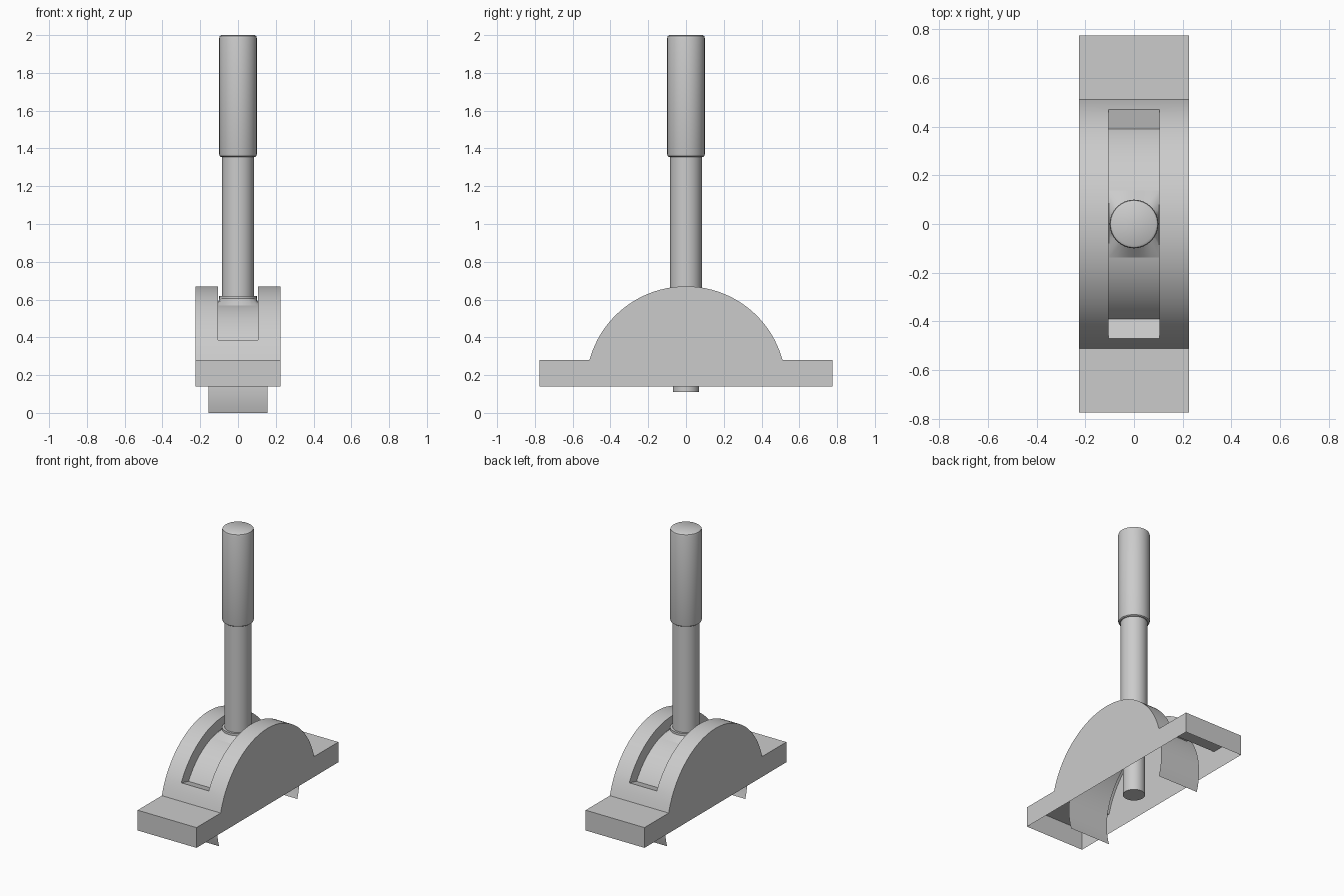
import bpy, bmesh
from math import sin, cos, pi, asin, acos, radians, sqrt

if "Cube" in bpy.data.objects:
    bpy.data.objects.remove(bpy.data.objects["Cube"])

CZ = 0.14                 # pivot height of the concentric arcs
R_OUT, R_COVER = 0.53, 0.45
HALF_W, SLOT = 0.225, 0.105


def finish(name, bm, angle, recalc=True):
    if recalc:
        bmesh.ops.recalc_face_normals(bm, faces=bm.faces)
    me = bpy.data.meshes.new(name)
    bm.to_mesh(me)
    bm.free()
    ob = bpy.data.objects.new(name, me)
    bpy.context.collection.objects.link(ob)
    bpy.ops.object.select_all(action='DESELECT')
    ob.select_set(True)
    bpy.context.view_layer.objects.active = ob
    bpy.ops.object.shade_smooth_by_angle(angle=radians(angle))
    return ob


def arc(r, a, n):
    """(y, z) points from -a to +a, measured from vertical."""
    return [(r * sin(-a + 2 * a * i / n), CZ + r * cos(-a + 2 * a * i / n)) for i in range(n + 1)]


def skin(bm, rows, closed=False):
    """Bridge consecutive rows of vertices with quads."""
    vs = [[bm.verts.new(p) for p in row] for row in rows]
    n = len(rows[0])
    for a, b in zip(vs, vs[1:]):
        for i in range(n if closed else n - 1):
            j = (i + 1) % n
            bm.faces.new((a[i], a[j], b[j], b[i]))
    return vs


def lathe(name, profile, n=32):
    bm = bmesh.new()
    rows = [[(r * cos(2 * pi * i / n), r * sin(2 * pi * i / n), z) for i in range(n)] for r, z in profile]
    vs = skin(bm, rows, closed=True)
    bm.faces.new(vs[0])
    bm.faces.new(vs[-1])
    return finish(name, bm, 35)


# Housing: open-bottomed base with a slotted dome
slot_a = asin(0.47 / R_OUT)
end_a = acos((0.28 - CZ) / R_OUT)
slot_pts = arc(R_OUT, slot_a, 32)
foot = [(0.775, 0.28), (R_OUT * sin(end_a), 0.28)]
foot.append((R_OUT * sin((end_a + slot_a) / 2), CZ + R_OUT * cos((end_a + slot_a) / 2)))
prof = [(-y, z) for y, z in foot] + slot_pts + [(y, z) for y, z in reversed(foot)]
bm = bmesh.new()
for s in (-1, 1):
    skin(bm, [[(s * HALF_W, y, CZ) for y, z in prof],
              [(s * HALF_W, y, z) for y, z in prof],
              [(s * SLOT, y, z) for y, z in prof]])
    ends = [(s * 0.775, CZ)] + [(s * y, z) for y, z in foot] + [(s * slot_pts[-1][0], slot_pts[-1][1])]
    skin(bm, [[(x, y, z) for x in (-SLOT, SLOT)] for y, z in ends])
    # end wall strips beside the slot columns
    for t in (-1, 1):
        skin(bm, [[(t * x, s * 0.775, z) for x in (SLOT, HALF_W)] for z in (CZ, 0.28)])
bmesh.ops.remove_doubles(bm, verts=bm.verts, dist=1e-4)
finish("housing", bm, 50)

# Slot lining: walls and end ledges down to the cover
bm = bmesh.new()
inner = arc(R_COVER, asin(0.39 / R_COVER), 32)
for s in (-1, 1):
    skin(bm, [[(s * SLOT, y, z) for y, z in slot_pts], [(s * SLOT, y, z) for y, z in inner]])
for k in (0, -1):
    skin(bm, [[(-SLOT, *slot_pts[k]), (SLOT, *slot_pts[k])], [(-SLOT, *inner[k]), (SLOT, *inner[k])]])
finish("slot_lining", bm, 35)

# Sliding cover: thin curved sheet hanging below the base
bm = bmesh.new()
skin(bm, [[(-0.155, y, z), (0.155, y, z)] for y, z in arc(R_COVER, acos(-CZ / R_COVER), 48)])
finish("slide_cover", bm, 35)

# Collar: square saddle on the cover rising to a round top
bm = bmesh.new()
N = 32
low, high = [], []
for i in range(N):
    c, s = cos(2 * pi * i / N), sin(2 * pi * i / N)
    m = max(abs(c), abs(s))
    x, y = 0.103 * c / m, 0.137 * s / m
    low.append((x, y, CZ + sqrt(R_COVER ** 2 - y * y)))
    high.append((0.1 * c, 0.1 * s, 0.605))
vs = skin(bm, [low, high, [(x, y, 0.62) for x, y, z in high]], closed=True)
bm.faces.new(vs[-1])
finish("collar", bm, 40)

# Lever rod and grip
lathe("lower_rod", [(0.07, 0.11), (0.07, 0.59)])
lathe("lever_rod", [(0.084, 0.6), (0.084, 1.37)])
lathe("grip", [(0.09, 1.355), (0.097, 1.36), (0.1, 1.37), (0.1, 1.982), (0.097, 1.994), (0.088, 2.0)])
